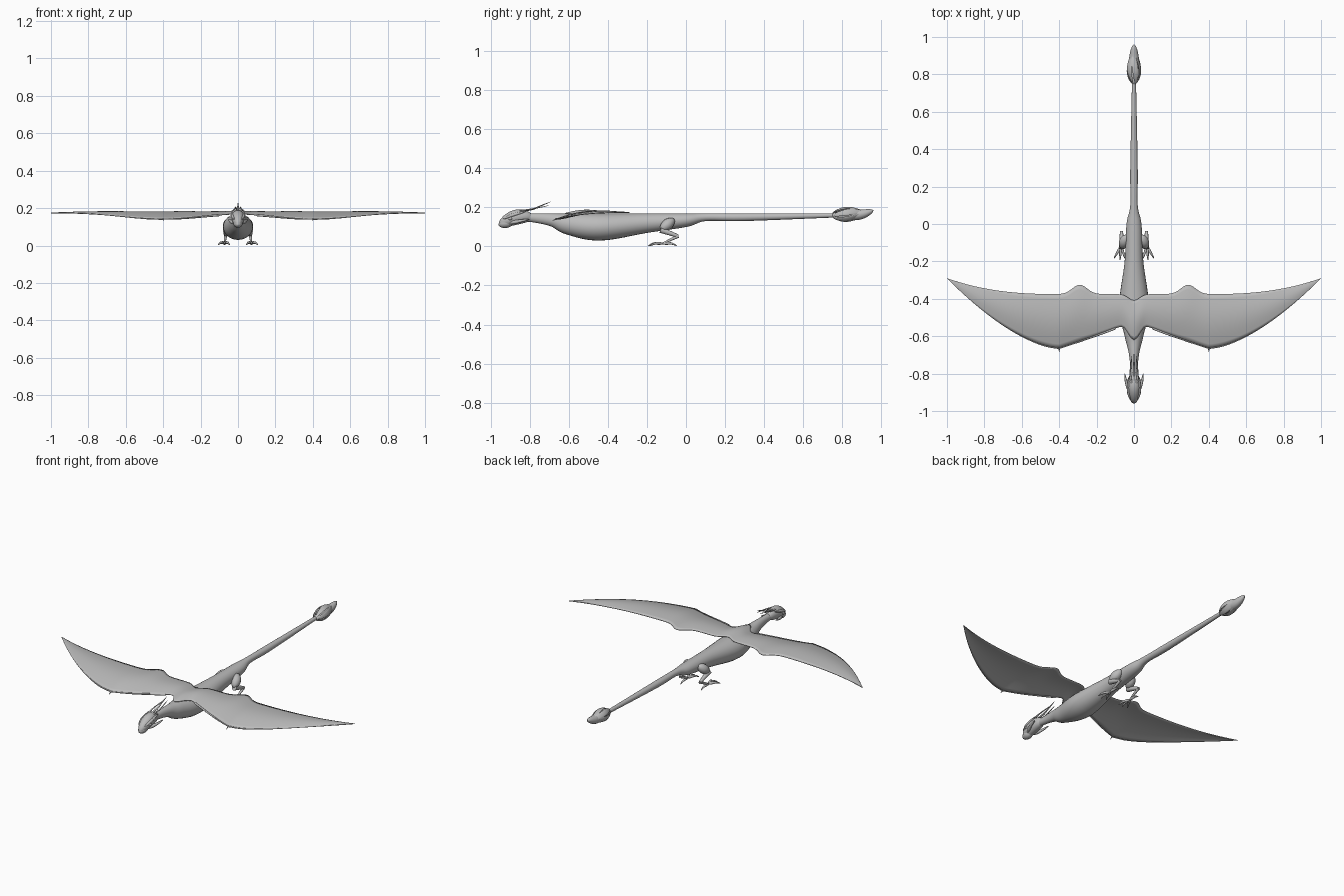
import bpy, bmesh
from math import sin, cos, pi, exp, radians
from mathutils import Vector

cube = bpy.data.objects.get("Cube")
if cube:
    bpy.data.objects.remove(cube)

# One matte grey for the whole creature
hide = bpy.data.materials.new("grey_hide")
hide.use_nodes = True
hide.diffuse_color = (.5, .5, .5, 1)
hide.node_tree.nodes["Principled BSDF"].inputs["Base Color"].default_value = hide.diffuse_color
hide.node_tree.nodes["Principled BSDF"].inputs["Roughness"].default_value = .7

UP = Vector((0, 0, 1))
BACK = .17  # height of the level spine


def smooth_path(points, steps=6):
    """Catmull-Rom curve through points with any number of components."""
    points = [Vector(p) for p in points]
    padded = [points[0]] + points + [points[-1]]
    curve = []
    for a, b, c, d in zip(padded, padded[1:], padded[2:], padded[3:]):
        for step in range(steps):
            t = step / steps
            bend = (2 * a - 5 * b + 4 * c - d) * t + (3 * b - a - 3 * c + d) * t * t
            curve.append(b + (c - a + bend) * t / 2)
    return curve + [points[-1]]


def finish(name, bm, mirror=False):
    """Turn a bmesh into a smooth-shaded, optionally mirrored object."""
    bmesh.ops.recalc_face_normals(bm, faces=bm.faces)
    mesh = bpy.data.meshes.new(name)
    bm.to_mesh(mesh)
    bm.free()
    mesh.materials.append(hide)
    obj = bpy.data.objects.new(name, mesh)
    bpy.context.collection.objects.link(obj)
    if mirror:
        obj.modifiers.new("mirror", 'MIRROR')
    bpy.ops.object.select_all(action='DESELECT')
    obj.select_set(True)
    bpy.context.view_layer.objects.active = obj
    bpy.ops.object.shade_smooth_by_angle(angle=radians(50))
    return obj


def bridge(bm, rows, closed):
    """Fill quads between neighbouring rows of vertices."""
    for p, q in zip(rows, rows[1:]):
        for k in range(len(p) if closed else len(p) - 1):
            n = (k + 1) % len(p)
            bm.faces.new((p[k], p[n], q[n], q[k]))


def loft(name, path, widths, heights, sides=12, up=UP, mirror=False):
    """Skin elliptical rings along a path."""
    bm = bmesh.new()
    rings = []
    for i, centre in enumerate(path):
        along = (path[min(i + 1, len(path) - 1)] - path[max(i - 1, 0)]).normalized()
        side = up.cross(along).normalized() * max(widths[i], .0005)
        lift = along.cross(side).normalized() * max(heights[i], .0005)
        angles = [2 * pi * k / sides for k in range(sides)]
        rings.append([bm.verts.new(centre + side * cos(a) + lift * sin(a)) for a in angles])
    bridge(bm, rings, closed=True)
    bm.faces.new(rings[0])
    bm.faces.new(rings[-1])
    return finish(name, bm, mirror)


# Thickness rules along a part, from start to end
def taper(t):
    return 1 - t


def spindle(t):
    return sin(pi * t) ** .7


def bone(t):
    return 1 - .5 * t


def thorn(t):
    return (1 - t) ** .6 * min(1, .5 + 2 * t)


def tube(name, points, radius, shape, flat=1, **options):
    """Loft along a smoothed path, its thickness following a shape rule."""
    path = smooth_path(points)
    widths = [radius * shape(i / (len(path) - 1)) for i in range(len(path))]
    return loft(name, path, widths, [w * flat for w in widths], **options)


# Neck, trunk and tail under a level back: y, underside height, half width
stations = [(-.84, .13, .02), (-.76, .12, .02), (-.68, .1, .03), (-.6, .06, .05),
            (-.44, .03, .08), (-.2, .07, .05), (0, .1, .04), (.1, .13, .02),
            (.3, .13, .02), (.8, .15, .01)]
trunk = smooth_path(stations)
loft("trunk_and_tail", [Vector((0, y, (low + BACK) / 2)) for y, low, _ in trunk],
     [w for _, _, w in trunk], [(BACK - low) / 2 for _, low, _ in trunk], sides=24)

# Head and face
tube("head", [(0, -.78, .15), (0, -.87, .15), (0, -.96, .11)], .035, spindle, 1.1, sides=20)
tube("muzzle", [(0, -.88, .13), (0, -.92, .12), (0, -.96, .11)], .025, spindle, sides=16)
tube("brow", [(.02, -.94, .14), (.03, -.89, .16), (.03, -.82, .18)], .008, spindle, mirror=True)
tube("eye", [(.03, -.91, .14), (.03, -.89, .145)], .008, spindle, mirror=True)
tube("cheek_spike", [(.02, -.9, .12), (.04, -.85, .13), (.05, -.8, .14)], .012, thorn,
     mirror=True)

# Crest plumes swept back from the crown
tube("crown_plume", [(0, -.88, .18), (0, -.79, .19), (0, -.74, .21), (0, -.69, .23)],
     .008, thorn, .7)
tube("side_plume", [(.01, -.87, .18), (.02, -.8, .19), (.01, -.7, .21)], .007, thorn, .7,
     mirror=True)


# Wing outline rules, by distance from the spine
WRIST = .4


def bump(x, centre, spread):
    return exp(-((x - centre) / spread) ** 2)


def leading_edge(x):
    """Runs forward to the wrist, then sweeps back to the tip."""
    inner = min(max((x - .06) / (WRIST - .06), 0), 1)
    outer = max(x - WRIST, 0) / (1 - WRIST)
    y = -.54 - .125 * inner ** .9 - .08 * bump(x, 0, .04) + .375 * outer ** 1.6
    return Vector((x, y, .175 - .034 * bump(x, WRIST, .3)))


def trailing_edge(x):
    """Nearly straight, with a lobe near the elbow and a swept tip."""
    outer = max(x - WRIST, 0) / (1 - WRIST)
    y = -.375 + .05 * bump(x, .29, .055) - .035 * bump(x, 0, .04) + .085 * outer ** 2.5
    return Vector((x, y, .174))


# Arched wing membrane
SPAN, CHORD = 60, 12
bm = bmesh.new()
grid = []
for i in range(SPAN + 1):
    front, rear = leading_edge(i / SPAN), trailing_edge(i / SPAN)
    arch = UP * (rear - front).length * .07
    grid.append([bm.verts.new(front.lerp(rear, j / CHORD) + arch * sin(pi * j / CHORD))
                 for j in range(CHORD + 1)])
bridge(bm, grid, closed=False)
membrane = finish("wing_membrane", bm, mirror=True)
skin = membrane.modifiers.new("thickness", 'SOLIDIFY')
skin.thickness = .004
skin.offset = 0

# Arm and finger bones along the leading edge, with a wrist claw
wrist = leading_edge(WRIST)
tube("wing_arm", [leading_edge(WRIST * k / 8) for k in range(2, 9)], .006, bone, mirror=True)
tube("wing_finger", [wrist.lerp(leading_edge(1), 0)] +
     [leading_edge(WRIST + (1 - WRIST) * k / 8) for k in range(1, 9)], .004, taper, mirror=True)
tube("wing_claw", [wrist, wrist + Vector((0, -.02, -.01))], .005, taper, mirror=True)

# Hind legs folded under the hips
hip, knee = Vector((.04, -.06, .14)), Vector((.065, -.13, .085))
hock, ankle = Vector((.067, -.04, .053)), Vector((.07, -.12, .015))
tube("thigh", [hip, hip.lerp(knee, .5), knee], .028, spindle, up=Vector((1, 0, 0)), mirror=True)
tube("shank", [knee, knee.lerp(hock, .5), hock], .016, bone, mirror=True)
tube("foot_bone", [hock, hock.lerp(ankle, .5), ankle], .009, bone, mirror=True)

# Three spread front toes and a hind toe, ending in claws
for label, turn in (("inner", -20), ("middle", 4), ("outer", 30), ("hind", 180)):
    reach = Vector((sin(radians(turn)), -cos(radians(turn)), 0)) * .075
    tube(label + "_toe", [ankle, ankle + reach * .6, ankle + reach - UP * .013], .009, thorn,
         mirror=True)

# Tail tuft: a core wrapped by overlapping, gently twisted leaf blades
tube("tuft_core", [(0, .73, .16), (0, .83, .16), (0, .9, .165), (0, .96, .185)], .027, spindle,
     sides=16)
BLADES, STEPS = 6, 8
for n in range(BLADES):
    start = 2 * pi * n / BLADES
    leaf = []
    for k in range(STEPS + 1):
        t = k / STEPS
        angle = start + .7 * t
        radial = Vector((cos(angle), 0, sin(angle)))
        leaf.append(Vector((0, .74 + .19 * t, .16 + .01 * t)) + radial * .034 * sin(pi * t ** .8))
    middle = start + .3
    tube("tuft_blade_%d" % (n + 1), leaf, .017, spindle, .25,
         up=Vector((cos(middle), 0, sin(middle))))
